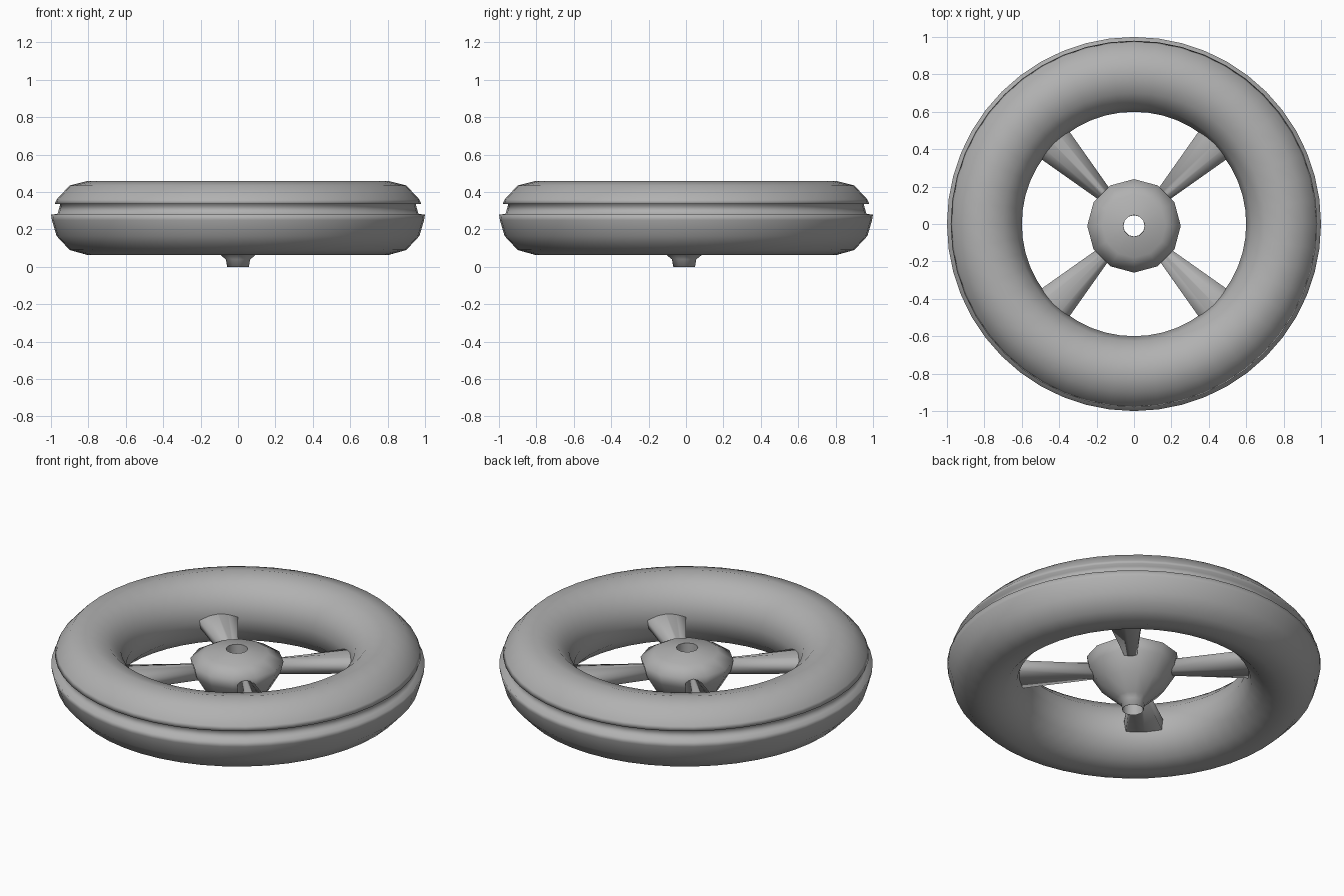
import bpy, bmesh
from math import sin, cos, pi, radians

if "Cube" in bpy.data.objects:
    bpy.data.objects.remove(bpy.data.objects["Cube"])

# Mid-grey finish shared by every part
grey = bpy.data.materials.new("mid_grey")
grey.diffuse_color = (0.44, 0.44, 0.44, 1)
grey.use_nodes = True
grey.node_tree.nodes["Principled BSDF"].inputs["Base Color"].default_value = grey.diffuse_color


def finish(name, bm, angle):
    bmesh.ops.recalc_face_normals(bm, faces=bm.faces)
    mesh = bpy.data.meshes.new(name)
    bm.to_mesh(mesh)
    bm.free()
    mesh.materials.append(grey)
    obj = bpy.data.objects.new(name, mesh)
    bpy.context.collection.objects.link(obj)
    bpy.ops.object.select_all(action='DESELECT')
    obj.select_set(True)
    bpy.context.view_layer.objects.active = obj
    bpy.ops.object.shade_smooth_by_angle(angle=radians(angle))
    return obj


def lathe(name, profile, sides, angle):
    """Spin a closed (radius, z) profile around the z axis."""
    bm = bmesh.new()
    rings = [[bm.verts.new((r * cos(2 * pi * i / sides), r * sin(2 * pi * i / sides), z))
              for r, z in profile] for i in range(sides)]
    n = len(profile)
    for i in range(sides):
        a, b = rings[i], rings[(i + 1) % sides]
        for j in range(n):
            k = (j + 1) % n
            bm.faces.new((a[j], b[j], b[k], a[k]))
    return finish(name, bm, angle)


# Outer ring: rounded tube with a groove between lower and upper shells
lathe("outer_ring", [
    (0.80, 0.062), (0.90, 0.09), (0.97, 0.165), (0.995, 0.25), (1.0, 0.28),
    (0.965, 0.282), (0.95, 0.336), (0.98, 0.336), (0.97, 0.36), (0.90, 0.435),
    (0.80, 0.46), (0.70, 0.433), (0.627, 0.361), (0.60, 0.2625),
    (0.627, 0.164), (0.70, 0.091)], 48, 120)

# Hub: bowl with a nozzle below and a hole straight through
hub = lathe("hub", [
    (0.058, 0.37), (0.17, 0.35), (0.25, 0.305), (0.235, 0.24), (0.175, 0.14),
    (0.09, 0.06), (0.065, 0.04), (0.058, 0.0), (0.057, 0.0)], 12, 85)
hub.location.y = -0.01


def spoke(name, angle):
    """Flaring strut with a gently arched top."""
    bm = bmesh.new()
    ends = []
    for r, w in ((0.17, 0.032), (0.68, 0.12)):
        section = [(-0.9, 0.215), (0, 0.21), (0.9, 0.215), (1, 0.27), (0.5, 0.287),
                   (0, 0.293), (-0.5, 0.287), (-1, 0.27)]
        ends.append([bm.verts.new((r, s * w, z)) for s, z in section])
    a, b = ends
    for j in range(len(a)):
        k = (j + 1) % len(a)
        bm.faces.new((a[j], a[k], b[k], b[j]))
    bm.faces.new(a)
    bm.faces.new(b)
    finish(name, bm, 88).rotation_euler.z = angle


# Four diagonal spokes
for i in range(4):
    spoke(f"spoke_{i + 1}", radians(45 + 90 * i))
